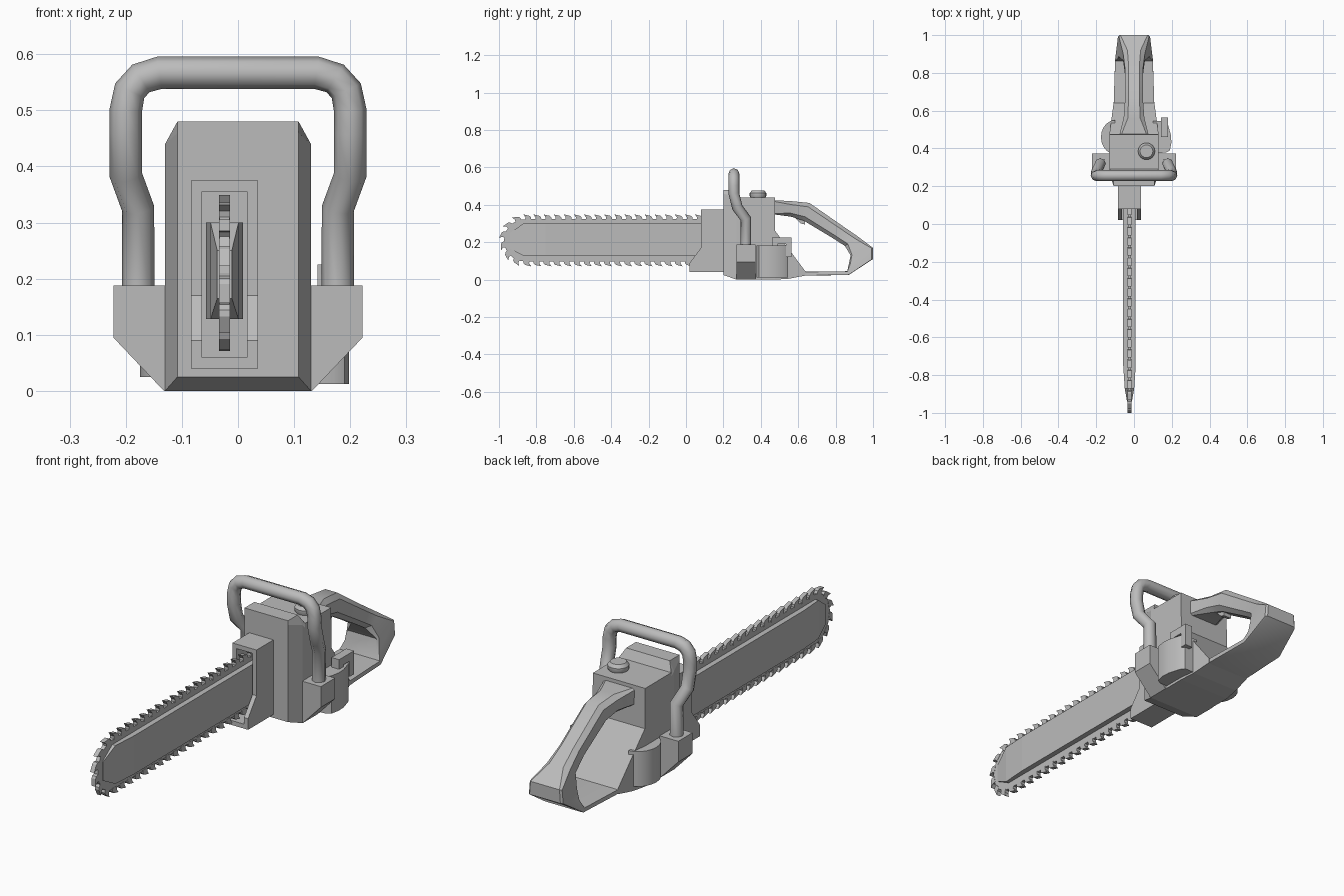
import bpy, bmesh, math
from mathutils import Vector

if "Cube" in bpy.data.objects:
    bpy.data.objects.remove(bpy.data.objects["Cube"])

grey = bpy.data.materials.new("plain_grey")
grey.diffuse_color = (0.5, 0.5, 0.5, 1)
grey.use_nodes = True
grey.node_tree.nodes["Principled BSDF"].inputs["Base Color"].default_value = grey.diffuse_color
BAR_X = -0.024


def finish(ob, angle=None):
    ob.data.materials.clear()
    ob.data.materials.append(grey)
    if angle:
        bpy.ops.object.select_all(action='DESELECT')
        bpy.context.view_layer.objects.active = ob
        ob.select_set(True)
        bpy.ops.object.shade_smooth_by_angle(angle=math.radians(angle))
    return ob


def make(name, lofts, angle=None):
    """Each loft is a list of rings with equal point counts, capped at both ends."""
    bm = bmesh.new()
    for rings in lofts:
        vs = [[bm.verts.new(p) for p in r] for r in rings]
        n = len(vs[0])
        for a, b in zip(vs, vs[1:]):
            for i in range(n):
                j = (i + 1) % n
                bm.faces.new((a[i], a[j], b[j], b[i]))
        bm.faces.new(vs[0][::-1])
        bm.faces.new(vs[-1])
    bmesh.ops.recalc_face_normals(bm, faces=bm.faces)
    me = bpy.data.meshes.new(name)
    bm.to_mesh(me)
    bm.free()
    ob = bpy.data.objects.new(name, me)
    bpy.context.collection.objects.link(ob)
    return finish(ob, angle)


def side(pts, x0, x1):      # outline in y,z extruded along x
    return [[(x, y, z) for y, z in pts] for x in (x0, x1)]


def upright(pts, z0, z1):   # outline in x,y extruded along z
    return [[(x, y, z) for x, y in pts] for z in (z0, z1)]


# guide bar with a tapered nose
bar = [(-.94, .165, .25, .013), (-.87, .128, .30, .025), (-.75, .128, .30, .033), (.17, .128, .30, .033)]
make("guide_bar", [[[(BAR_X - w, y, a), (BAR_X + w, y, a), (BAR_X + w, y, b), (BAR_X - w, y, b)]
                    for y, a, b, w in bar]])

# chain band and hooked teeth running round it
CY, CZ, R, END = -0.86, 0.21, 0.113, 0.15
arc = [math.pi / 2 + math.pi * i / 14 for i in range(15)]
band = [(END, CZ + R)] + [(CY + R * math.cos(t), CZ + R * math.sin(t)) for t in arc] + [(END, CZ - R)]
make("chain_band", [side(band, BAR_X - .009, BAR_X + .009)])


def chain_point(s):
    straight = END - CY
    if s < straight:
        return Vector((END - s, CZ + R)), Vector((-1, 0)), Vector((0, 1))
    s -= straight
    if s < math.pi * R:
        t = math.pi / 2 + s / R
        n = Vector((math.cos(t), math.sin(t)))
        return Vector((CY, CZ)) + R * n, Vector((-n.y, n.x)), n
    s -= math.pi * R
    return Vector((CY + s, CZ - R)), Vector((1, 0)), Vector((0, -1))


hook = [(-.022, -.006), (.012, -.006), (.010, .010), (.021, .026), (-.012, .018), (-.020, .010)]
teeth = []
total = 2 * (END - CY) + math.pi * R
count = round(total / .054)
for i in range(count):
    p, t, n = chain_point((i + .5) * total / count)
    teeth.append(side([p + a * t + b * n for a, b in hook], BAR_X - .010, BAR_X + .010))
make("chain_teeth", teeth)

# hollow chain housing: two cheeks, roof, floor and back wall
cheek = [(.08, .375), (.205, .375), (.205, .04), (.02, .04), (.02, .09), (.08, .17)]
roof = [(.08, .355), (.205, .355), (.205, .375), (.08, .375)]
floor = [(.02, .04), (.205, .04), (.205, .06), (.02, .06)]
back = [(.16, .05), (.205, .05), (.205, .365), (.16, .365)]
make("chain_housing", [side(cheek, -.084, -.064), side(cheek, .016, .036)] +
     [side(p, -.064, .016) for p in (roof, floor, back)])

# motor body: y, half width, bottom, shoulder, top half width, top
body = [(.20, .108, .025, .46, .108, .48), (.27, .13, 0, .44, .108, .48), (.29, .13, 0, .42, .13, .44),
        (.475, .13, 0, .42, .13, .44), (.477, .13, 0, .24, .13, .26), (.55, .12, .005, .15, .12, .163),
        (.64, .108, .022, .035, .108, .042)]
make("motor_body", [[[(-w, y, b), (w, y, b), (w, y, s), (u, y, t), (-u, y, t), (-w, y, s)]
                     for y, w, b, s, u, t in body]])

# rear grip loop: outer y,z then inner y,z then half width
grip = [((.46, .425), (.46, .35), .08), ((.56, .42), (.56, .337), .055), ((.66, .41), (.63, .315), .048),
        ((.84, .285), (.78, .225), .048), ((.92, .23), (.85, .18), .058), ((1.0, .17), (.88, .13), .080),
        ((1.0, .11), (.87, .08), .085), ((.87, .025), (.862, .045), .1), ((.56, .02), (.56, .042), .11)]


def grip_ring(o, i, w):
    o, i = Vector(o), Vector(i)
    k = .22 if w < .075 else .06
    prof = [(-.6, 0), (.6, 0), (1, k), (1, 1 - k), (.6, 1), (-.6, 1), (-1, 1 - k), (-1, k)]
    if w > .075:
        prof = [(a * 1.5 if abs(a) < 1 else a, b) for a, b in prof]
    return [(a * w, *o.lerp(i, b)) for a, b in prof]


make("rear_grip", [[grip_ring(*g) for g in grip]], 35)
make("trigger", [side([(.57, .345), (.64, .325), (.635, .295), (.615, .30)], -.02, .02)])

# front handle mounts on both sides
for s, label in ((-1, "left"), (1, "right")):
    sec = [(.12, 0), (.132, 0), (.222, .095), (.222, .188), (.12, .188)]
    make(label + "_handle_mount", [[[(s * x, y, z) for x, z in sec] for y in (.27, .372)]])

# rounded covers behind the mounts
make("right_side_cover", [upright([(.1, .375), (.17, .378), (.19, .39), (.198, .43), (.196, .47),
                                   (.18, .525), (.165, .545), (.1, .545)], .012, .182)], 35)
left = [(-.1 - .075 * math.sin(t), .46 - .09 * math.cos(t)) for t in [math.pi * i / 10 for i in range(11)]]
make("left_side_cover", [upright(left, .025, .182)], 35)

# small hooked lever
make("side_lever", [side([(.46, .17), (.46, .225), (.565, .225), (.565, .12), (.535, .12), (.535, .19),
                          (.49, .19), (.49, .17)], .142, .18)])

# wrap-around front handle
half = [(.178, .32, .17), (.178, .32, .325), (.20, .275, .385), (.20, .256, .46), (.20, .256, .50),
        (.193, .256, .535), (.173, .256, .557), (.14, .256, .567)]
path = half + [(-x, y, z) for x, y, z in reversed(half)]
cu = bpy.data.curves.new("front_handle", 'CURVE')
cu.dimensions = '3D'
cu.bevel_depth = .029
cu.bevel_resolution = 2
cu.use_fill_caps = True
sp = cu.splines.new('POLY')
sp.points.add(len(path) - 1)
for pt, co in zip(sp.points, path):
    pt.co = (*co, 1)
handle = bpy.data.objects.new("front_handle", cu)
bpy.context.collection.objects.link(handle)
bpy.context.view_layer.objects.active = handle
handle.select_set(True)
bpy.ops.object.convert(target='MESH')
finish(bpy.context.view_layer.objects.active, 50)

# filler cap on the body top
cap = [(.035, .43), (.045, .448), (.045, .462), (.034, .476)]
make("filler_cap", [[[(.066 + r * math.cos(a), .385 + r * math.sin(a), z)
                      for a in [math.tau * i / 16 for i in range(16)]] for r, z in cap]], 35)
